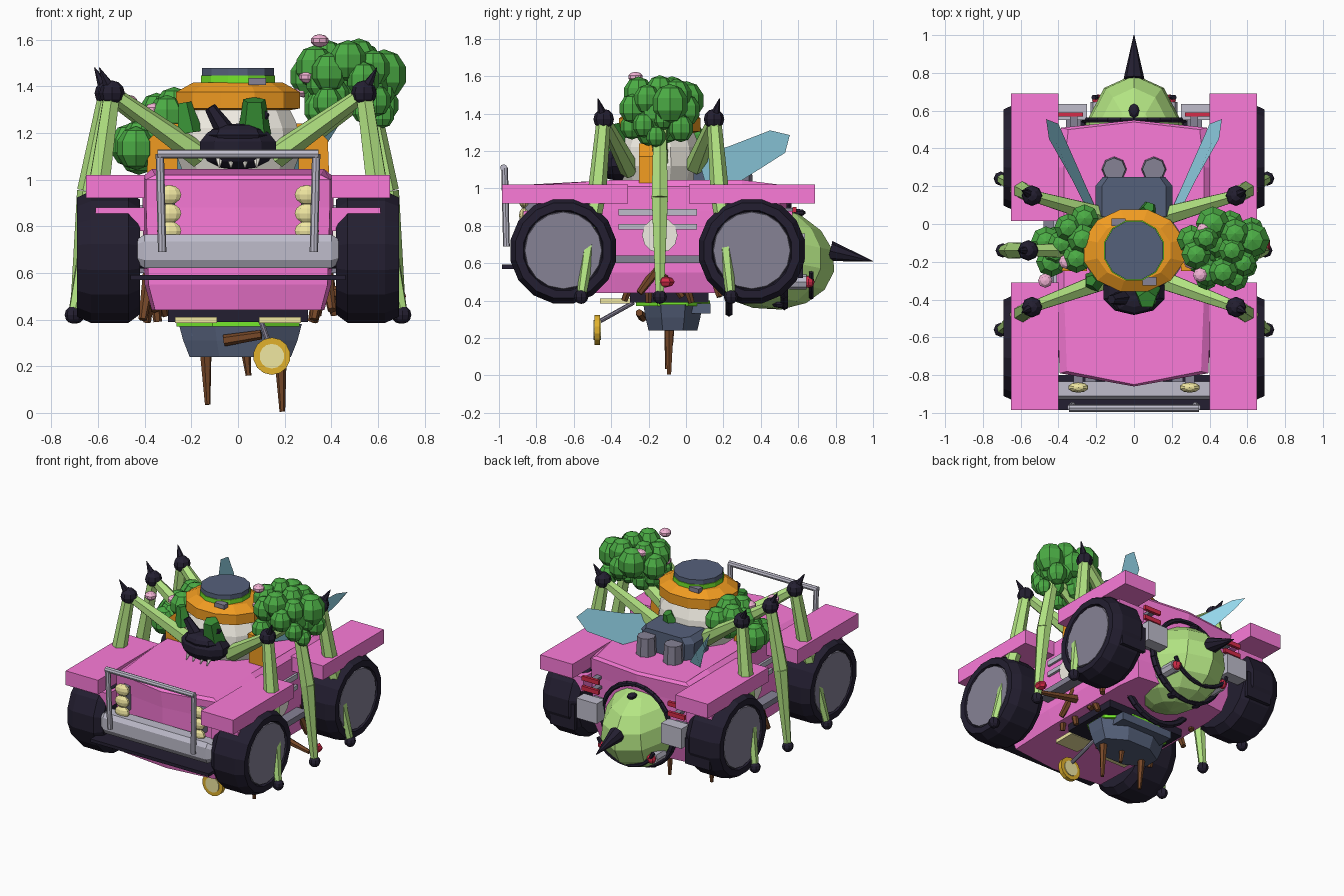
import bpy, bmesh, math, random
from mathutils import Vector, Matrix

if "Cube" in bpy.data.objects:
    bpy.data.objects.remove(bpy.data.objects["Cube"])

random.seed(7)
COLORS = {'pink': 'FB7AD8', 'green': 'B2E482', 'leaf': '4CAA46', 'darkleaf': '3A8E38', 'orange': 'F09A26',
          'dark': '282434', 'slate': '56617A', 'cream': 'F0E6A0', 'gold': 'E0B030', 'brown': '75492C',
          'red': 'D22F4A', 'white': 'F0ECE2', 'wing': '9AE0F6', 'lime': '74E830', 'petal': 'F2B2D4',
          'grey': 'BDBBCA', 'hub': '858194'}
MATS = {}
for name, h in COLORS.items():
    MATS[name] = bpy.data.materials.new(name)
    MATS[name].diffuse_color = [(int(h[i:i + 2], 16) / 255) ** 2.2 for i in (0, 2, 4)] + [1]


def make(name, color, build, mirror=False):
    """Run build(bm), optionally mirror in x, and link the object."""
    bm = bmesh.new()
    build(bm)
    bmesh.ops.recalc_face_normals(bm, faces=bm.faces)
    if mirror:
        copy = bmesh.ops.duplicate(bm, geom=bm.verts[:] + bm.edges[:] + bm.faces[:])['geom']
        for v in (g for g in copy if isinstance(g, bmesh.types.BMVert)):
            v.co.x *= -1
        bmesh.ops.reverse_faces(bm, faces=[g for g in copy if isinstance(g, bmesh.types.BMFace)])
    me = bpy.data.meshes.new(name)
    bm.to_mesh(me)
    bm.free()
    me.materials.append(MATS[color])
    ob = bpy.data.objects.new(name, me)
    bpy.context.collection.objects.link(ob)
    return ob


def box(bm, x0, x1, y0, y1, z0, z1):
    m = Matrix.Translation(((x0 + x1) / 2, (y0 + y1) / 2, (z0 + z1) / 2)) @ Matrix.Diagonal((x1 - x0, y1 - y0, z1 - z0, 1))
    bmesh.ops.create_cube(bm, size=1, matrix=m)


def ball(bm, c, r, seg=10, rings=7, rot=0):
    r = (r, r, r) if isinstance(r, (int, float)) else r
    m = Matrix.Translation(c) @ Matrix.Rotation(rot, 4, 'X') @ Matrix.Diagonal((*r, 1))
    bmesh.ops.create_uvsphere(bm, u_segments=seg, v_segments=rings, radius=1, matrix=m)


def rod(bm, p, q, r1, r2=None, sides=8):
    p, q = Vector(p), Vector(q)
    m = Matrix.Translation((p + q) / 2) @ (q - p).to_track_quat('Z', 'Y').to_matrix().to_4x4()
    bmesh.ops.create_cone(bm, cap_ends=True, segments=sides, radius1=r1, radius2=r1 if r2 is None else r2,
                          depth=(q - p).length, matrix=m)


def loft(bm, rings):
    """Skin equal-length rings of points and cap both ends."""
    vs = [[bm.verts.new(p) for p in ring] for ring in rings]
    n = len(vs[0])
    for a, b in zip(vs, vs[1:]):
        for i in range(n):
            bm.faces.new((a[i], a[(i + 1) % n], b[(i + 1) % n], b[i]))
    bm.faces.new(vs[0])
    bm.faces.new(vs[-1])


def lathe(bm, prof, cx, cy, n=12, sy=0.82):
    """Vertical turned shape, (radius, z) profile, squashed in y."""
    loft(bm, [[(cx + r * math.cos(math.tau * (i + .5) / n), cy + r * sy * math.sin(math.tau * (i + .5) / n), z)
               for i in range(n)] for r, z in prof])


def ring(bm, c, R, r, a0=0, a1=math.tau, n=20, sz=1):
    """Tube arc in the xz plane."""
    pts = [(c[0] + R * math.cos(a0 + (a1 - a0) * i / n), c[1], c[2] + R * sz * math.sin(a0 + (a1 - a0) * i / n)) for i in range(n + 1)]
    for a, b in zip(pts, pts[1:]):
        rod(bm, a, b, r, sides=6)


def many(fn, items):
    return lambda bm: [fn(bm, *i) for i in items]


# Car body: plan outline lofted upward with bevelled lower and upper edges
def body(bm):
    def plan(w, f, tip, b, z, zc):
        return [(-w * .96, f, z), (0, tip, z), (w * .96, f, z), (w, -.38, zc), (w, .3, zc), (w * .94, b, z), (0, b + .04, z), (-w * .94, b, z), (-w, .3, zc), (-w, -.38, zc)]
    loft(bm, [plan(.37, -.76, -.80, .46, .44, .44), plan(.40, -.78, -.83, .49, .55, .55), plan(.41, -.79, -.84, .50, .88, .88),
              plan(.41, -.79, -.86, .51, 1.0, 1.01), plan(.37, -.78, -.85, .5, 1.02, 1.045)])
make('car_body', 'pink', body)
make('fenders', 'pink', many(box, [(.40, .652, -.985, -.31, .92, 1.02), (.40, .652, .015, .69, .92, 1.02)]), True)
make('fender_lips', 'pink', many(box, [(.40, .61, -.87, -.76, .78, .88), (.40, .60, .46, .57, .78, .88)]), True)
make('side_trim', 'grey', many(box, [(.40, .425, -.36, .06, .855, .89), (.40, .425, -.36, .06, .78, .81)]), True)
make('side_badge', 'white', lambda bm: rod(bm, (.39, -.14, .75), (.43, -.14, .75), .095, sides=12), True)
make('side_steps', 'hub', lambda bm: box(bm, .39, .48, -.38, .08, .6, .64), True)

# Wheels
def tyre(bm, y):
    prof = [(.42, .2), (.42, .25), (.47, .288), (.63, .288), (.69, .26), (.69, .217), (.67, .21)]
    loft(bm, [[(x, y + r * math.cos(math.tau * (i + .5) / 16), .668 + r * math.sin(math.tau * (i + .5) / 16)) for i in range(16)] for x, r in prof])
make('tyres', 'dark', many(tyre, [(-.656,), (.352,)]), True)
make('wheel_hubs', 'hub', many(rod, [((.66, y, .668), (.685, y, .668), .212, .205, 16) for y in (-.656, .352)]), True)
make('mud_flaps', 'dark', lambda bm: box(bm, .43, .62, .6, .625, .52, .7), True)
make('axles', 'dark', many(rod, [((-.45, y, .668), (.45, y, .668), .05) for y in (-.656, .352)]))

# Front bumper, bull bar and lamps
def bumper(bm):
    sec = [(-.835, .62), (-.91, .62), (-.93, .655), (-.93, .735), (-.91, .765), (-.835, .765)]
    loft(bm, [[(x, y * (1 if abs(x) < .42 else .98), .69 + (z - .69) * (1 if abs(x) < .42 else .75)) for y, z in sec] for x in (-.43, -.4, .4, .43)])
make('front_bumper', 'grey', bumper)
make('bumper_brackets', 'hub', lambda bm: box(bm, .2, .26, -.86, -.76, .64, .72), True)
make('bumper_lip', 'dark', lambda bm: box(bm, -.46, .46, -.985, -.8, .57, .592))
make('bull_bar', 'grey', many(rod, [((-.345, -.975, 1.11), (.345, -.975, 1.11), .019), ((.335, -.97, 1.11), (.325, -.96, .69), .018),
                                   ((-.335, -.97, 1.11), (-.325, -.96, .69), .018)]))
make('headlights', 'cream', many(ball, [((.295, -.865, z), (.055, .028, .042), 10, 6) for z in (.935, .855, .78)]), True)
make('headlight_mounts', 'hub', lambda bm: box(bm, .27, .32, -.86, -.78, .78, .95), True)

# Rear bumpers and tail lamps
make('rear_bumpers', 'grey', lambda bm: box(bm, .25, .41, .55, .635, .62, .76), True)
make('rear_brackets', 'hub', lambda bm: box(bm, .28, .36, .46, .58, .64, .74), True)
make('tail_lamps', 'red', many(box, [(.27, .40, .57, .59, z, z + .03) for z in (.8, .87)]), True)
make('tail_lamp_mounts', 'hub', many(box, [(.3, .34, .48, .58, z, z + .02) for z in (.805, .875)]), True)
make('lower_lamps', 'red', lambda bm: ball(bm, (.19, .655, .5), .032, 8, 6), True)
make('exhausts', 'grey', lambda bm: rod(bm, (.19, .46, .5), (.19, .645, .5), .04), True)

# Abdomen, belts and sting
make('abdomen', 'green', lambda bm: ball(bm, (0, .415, .635), (.27, .385, .28), 10, 8, -.2))
def belts(bm):
    ring(bm, (0, .55, .665), .265, .016, 0, math.pi, 12)
    ring(bm, (0, .525, .65), .28, .022, math.pi, math.tau, 14)
    ring(bm, (0, .23, .64), .29, .022, math.pi, math.tau, 14, 1.05)
    ring(bm, (0, .67, .61), .225, .014, math.pi * 1.1, math.pi * 1.9, 12, .85)
make('abdomen_belts', 'dark', belts)
make('sting', 'dark', lambda bm: rod(bm, (0, .77, .665), (0, 1.0, .61), .055, .002))
make('abdomen_spots', 'dark', many(ball, [((0, .6, .87), (.03, .04, .02), 8, 5), ((.1, .5, .38), (.03, .04, .02), 6, 4), ((-.1, .5, .38), (.03, .04, .02), 6, 4)]))

# Wings, leaning outward at the top
def wing(bm):
    pts = [(.24, .06, 1.18), (.325, .23, 1.225), (.45, .45, 1.31), (.465, .555, 1.285), (.40, .53, 1.19), (.30, .27, 1.025), (.21, .1, 1.04)]
    f = bm.faces.new([bm.verts.new(p) for p in pts])
    bmesh.ops.solidify(bm, geom=[f], thickness=.008)
make('wings', 'wing', wing, True)

# Engine behind the pot
def engine(bm):
    loft(bm, [[(-w, .04, z), (-w, .2, z), (-w * .8, .25, z), (w * .8, .25, z), (w, .2, z), (w, .04, z)] for w, z in ((.2, 1.0), (.205, 1.14), (.17, 1.18))])
make('engine_block', 'slate', engine)
make('engine_cylinders', 'hub', lambda bm: rod(bm, (.105, .29, 1.0), (.105, .29, 1.15), .068, .06), True)

# Pot with rim, lid and side posts
P = (0, -.14)
make('pot', 'white', lambda bm: lathe(bm, [(.24, 1.02), (.28, 1.12), (.27, 1.22), (.22, 1.32)], *P))
make('pot_rim', 'orange', lambda bm: lathe(bm, [(.22, 1.295), (.275, 1.305), (.275, 1.375), (.2, 1.415)], *P))
make('pot_glow', 'lime', lambda bm: lathe(bm, [(.165, 1.40), (.165, 1.445)], 0, -.14, 12, 1))
make('pot_lid', 'slate', lambda bm: lathe(bm, [(.16, 1.44), (.16, 1.477)], 0, -.14, 12, 1))
make('lid_clips', 'hub', many(box, [(.045, .12, -.325, -.28, 1.405, 1.435), (-.12, -.045, -.01, .03, 1.405, 1.435)]))
make('pot_posts', 'orange', lambda bm: loft(bm, [[(x0, -.25, z), (x1, -.25, z), (x1, -.16, z), (x0, -.16, z)]
                                               for x0, x1, z in ((.26, .39, 1.03), (.26, .385, 1.17), (.25, .31, 1.24))]), True)

# Spider head
make('head', 'dark', lambda bm: ball(bm, (0, -.36, 1.14), (.175, .125, .1), 10, 7))
make('head_brow', 'dark', lambda bm: ball(bm, (0, -.4, 1.19), (.13, .08, .05), 8, 6))
make('head_horns', 'dark', many(rod, [((.05, -.39, 1.2), (.12, -.38, 1.29), .04, .02, 6), ((-.05, -.39, 1.2), (-.12, -.4, 1.31), .045, .025, 6)]))
make('teeth', 'white', many(rod, [((x, -.43, 1.09), (x, -.46, 1.05), .018, .002, 6) for x in (-.08, -.03, .03, .08)]))

# Six legs: hip, knee, mid shin, foot
HIPS = [(.16, -.30, 1.10), (.2, -.14, 1.12), (.19, .05, 1.12)]
KNEES = [(.54, -.44, 1.37), (.56, -.14, 1.37), (.54, .15, 1.37)]
SHINS = [(.595, -.475, .98), (.64, -.14, .95), (.595, .18, .98)]
FEET = [(.705, -.56, .42), (.695, -.14, .42), (.705, .24, .42)]
legs = list(zip(HIPS, KNEES, SHINS, FEET))
make('upper_legs', 'green', many(rod, [(h, k, .055, .033, 6) for h, k, s, f in legs]), True)
make('lower_legs', 'green', many(rod, [a for h, k, s, f in legs for a in ((k, s, .038, .05, 6), (s, f, .05, .025, 6))]), True)
make('knees', 'dark', many(ball, [(k, .055, 8, 6) for k in KNEES]), True)
make('knee_spikes', 'dark', many(rod, [(k, (k[0] + .055, k[1] + (k[1] + .14) * .1, 1.48), .035, .002, 6) for k in KNEES]), True)
make('feet', 'dark', many(ball, [(f, .038, 8, 6) for f in FEET]), True)

# Foliage clumps and blossoms
def clump(c, r, count, lo, hi):
    def build(bm):
        for i in range(count):
            z = 1 - 2 * (i + .5) / count
            a, s = i * 2.4, math.sqrt(1 - z * z)
            d = Vector((s * math.cos(a), s * math.sin(a), z)) * random.uniform(.75, 1.05)
            b = random.uniform(lo, hi)
            ball(bm, [c[j] + d[j] * r[j] for j in range(3)], (b, b, b * 1.1), 8, 5)
    return build
make('foliage_right', 'leaf', clump((.46, -.14, 1.46), (.19, .17, .08), 15, .07, .1))
make('foliage_right_low', 'leaf', clump((.38, -.19, 1.33), (.06, .13, .04), 5, .06, .075))
make('foliage_right_edge', 'leaf', clump((.59, -.12, 1.33), (.06, .13, .06), 6, .05, .07))
make('foliage_left', 'leaf', clump((-.31, -.08, 1.26), (.08, .14, .06), 7, .065, .09))
make('foliage_left_low', 'leaf', clump((-.44, -.14, 1.14), (.04, .08, .03), 4, .075, .09))
make('blossoms', 'petal', many(ball, [(c, (.04, .04, .028), 8, 5) for c in ((.35, -.27, 1.595), (-.47, -.30, 1.335), (.28, -.09, 1.38), (.30, -.2, 1.44), (.37, -.03, 1.54), (-.36, -.2, 1.3))]))
make('pot_leaves', 'darkleaf', many(rod, [((.07, -.36, 1.19), (.07, -.4, 1.34), .075, .05, 5), ((-.21, -.3, 1.2), (-.23, -.3, 1.33), .06, .03, 5),
                                         ((.07, .06, 1.16), (.08, .09, 1.24), .06, .03, 5)]))

# Upside-down pot below the car, with rim and roots
make('lower_tray', 'dark', lambda bm: box(bm, -.3, .3, -.3, .12, .39, .45))
make('lower_glow', 'lime', lambda bm: lathe(bm, [(.285, .37), (.285, .40)], 0, -.07, 8, .75))
make('lower_pot', 'slate', lambda bm: lathe(bm, [(.235, .24), (.265, .31), (.285, .38)], .01, -.07, 8, .6))
make('tray_lights', 'cream', many(box, [(.09, .27, -.46, -.3, .385, .41), (-.27, -.09, -.42, -.3, .385, .41)]))
make('lower_flange', 'slate', lambda bm: box(bm, -.2, .2, -.16, .13, .33, .385))
roots = [((.18, -.09, .3), (.19, -.09, .005), .03, .012, 6), ((-.14, -.09, .3), (-.13, -.1, .035), .028, .012, 6), ((.03, -.08, .3), (.045, -.08, .16), .025, .012, 6)]
for s in (-1, 1):
    for y0, y1, z1 in ((-.24, -.33, .4), (-.2, -.2, .39), (-.1, -.25, .44), (-.05, .03, .39), (-.16, -.02, .42), (.03, -.06, .46), (.12, .18, .42)):
        top, tip = (s * .37, y0, .64), (s * random.uniform(.31, .43), y1, z1)
        roots.append((top, tip, .034, .018, 6))
roots += [((.38, -.12, .52), (.66, -.15, .48), .03, .015, 6), ((-.06, -.23, .31), (.1, -.25, .335), .025, .02, 6)]
make('roots', 'brown', many(rod, roots))
make('side_gem', 'red', lambda bm: ball(bm, (.69, -.11, .5), (.035, .05, .03), 6, 4))

# Hanging gold medallion
make('medallion_arm', 'hub', lambda bm: rod(bm, (.1, -.28, .39), (.135, -.46, .29), .012))
make('medallion', 'gold', lambda bm: rod(bm, (.145, -.46, .243), (.145, -.49, .243), .08, sides=14))
make('medallion_face', 'cream', lambda bm: rod(bm, (.145, -.455, .243), (.145, -.495, .243), .053, sides=14))

for m in bpy.data.materials:
    if m.users and not m.is_grease_pencil:
        m.use_nodes = True
        m.node_tree.nodes["Principled BSDF"].inputs["Base Color"].default_value = m.diffuse_color
